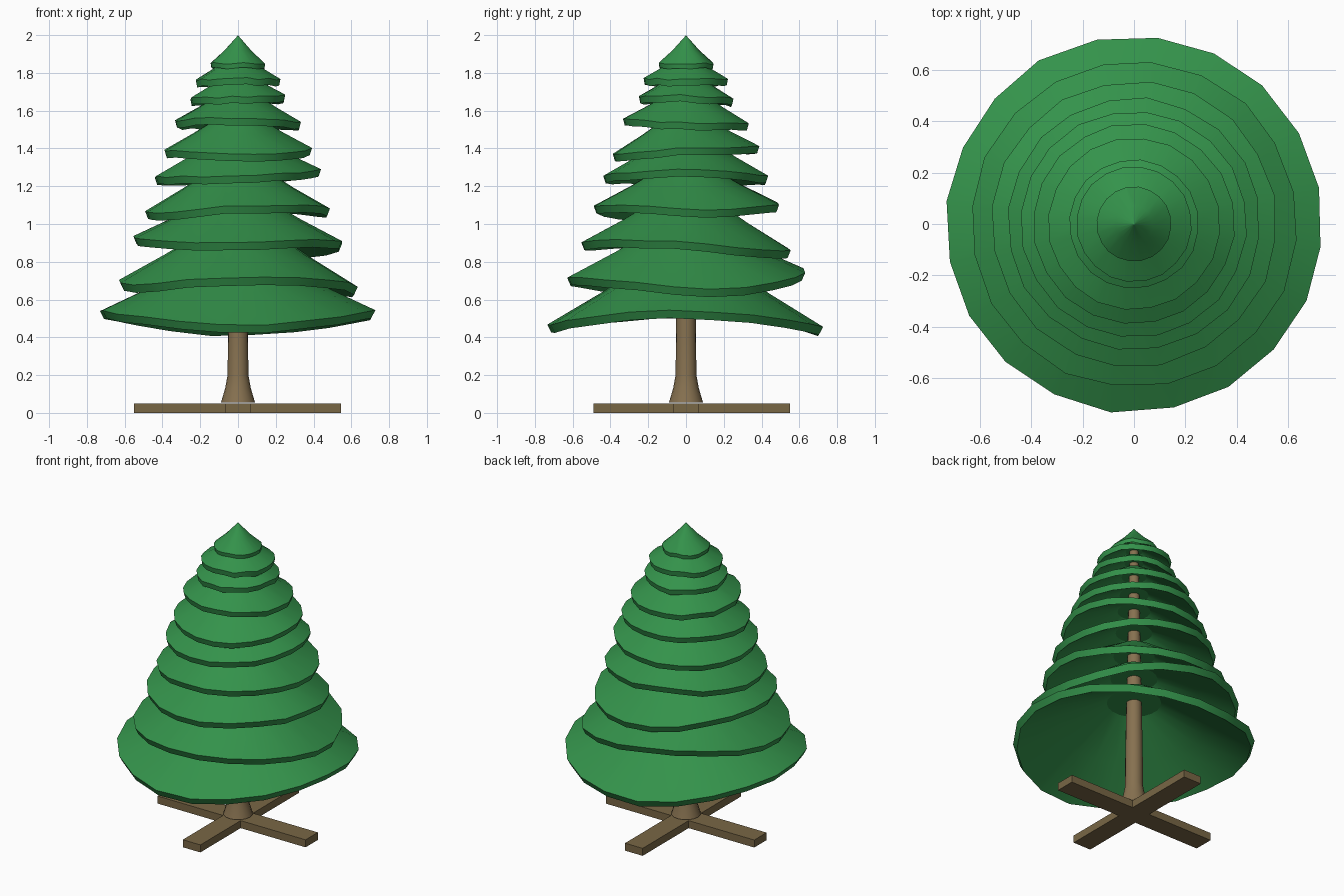
import bpy, bmesh, random
from math import sin, cos, pi, radians

if "Cube" in bpy.data.objects:
    bpy.data.objects.remove(bpy.data.objects["Cube"])

random.seed(4)
N = 20


def material(name, rgb):
    m = bpy.data.materials.new(name)
    m.diffuse_color = (*rgb, 1)
    m.use_nodes = True
    m.node_tree.nodes["Principled BSDF"].inputs["Base Color"].default_value = m.diffuse_color
    return m


GREEN = material("needle_green", (0.034, 0.29, 0.07))
BARK = material("bark_brown", (0.24, 0.165, 0.08))
WOOD = material("stand_wood", (0.19, 0.135, 0.06))


def finish(bm, name, mat, smooth=True):
    bmesh.ops.recalc_face_normals(bm, faces=bm.faces)
    me = bpy.data.meshes.new(name)
    bm.to_mesh(me)
    bm.free()
    ob = bpy.data.objects.new(name, me)
    bpy.context.collection.objects.link(ob)
    me.materials.append(mat)
    if smooth:
        bpy.ops.object.select_all(action='DESELECT')
        ob.select_set(True)
        bpy.context.view_layer.objects.active = ob
        bpy.ops.object.shade_smooth_by_angle(angle=radians(25))
    return ob


def skin(rings, top, bottom):
    """Closed shell through rings of points, with a centre point at each end."""
    bm = bmesh.new()
    loops = [[bm.verts.new(p) for p in ring] for ring in rings]
    n = len(loops[0])
    for a, b in zip(loops, loops[1:]):
        for i in range(n):
            j = (i + 1) % n
            bm.faces.new((a[i], a[j], b[j], b[i]))
    for loop, z in ((loops[0], top), (loops[-1], bottom)):
        c = bm.verts.new((0, 0, z))
        for i in range(n):
            bm.faces.new((loop[i], loop[(i + 1) % n], c))
    return bm


def tier(name, R, left, right, front, back, twist=0, peak=None):
    """Hollow bough layer whose rim waves through four given heights."""
    mean = (left + right + front + back) / 4
    two = (left + right - front - back) / 4
    phase = radians(11.5)
    angles = [phase + 2 * pi * i / N + random.uniform(-.015, .015) for i in range(N)]
    wave = [(right - left) / 2 * cos(a) + (back - front) / 2 * sin(a) + two * cos(2 * a)
            + twist * sin(2 * a) + random.uniform(-.006, .006) for a in angles]
    jit = [random.uniform(.993, 1.007) for _ in angles]

    def ring(f, z, w):
        return [(R * f * j * cos(a), R * f * j * sin(a), z + w * h)
                for a, h, j in zip(angles, wave, jit)]

    H = .02 + .41 * R
    disc = mean + H - .04
    if peak:
        disc = mean + .05
        outer = [ring(.03, peak - .006, 0), ring(.5, mean + .45 * (peak - mean), .4)]
        top = peak
    else:
        outer = [ring(.225, mean + H, 0), ring(.6, mean + .49 * H, .5)]
        top = mean + H
    lip = min(.042, .03 + .02 * R)
    if peak:
        lip = .025
    shell = outer + [ring(1, mean, 1), ring(.97, mean - lip, 1),
                     ring(.6, mean - lip + .5 * (disc - mean + lip), .5),
                     ring(.225, disc, 0)]
    finish(skin(shell, top, disc), name, GREEN)


# Bough tiers: radius, rim height at left, right, front, back, diagonal twist
TIERS = [
    (.735, .545, .54, .465, .45),
    (.637, .70, .665, .72, .75, -.025),
    (.557, .93, .90, .90, .865, -.015),
    (.493, 1.065, 1.08, 1.095, 1.11, -.012),
    (.441, 1.25, 1.285, 1.255, 1.25),
    (.392, 1.395, 1.40, 1.37, 1.41),
    (.335, 1.545, 1.535, 1.56, 1.535),
    (.252, 1.665, 1.68, 1.675, 1.66),
    (.225, 1.76, 1.765, 1.77, 1.77),
]
for i, t in enumerate(TIERS):
    tier(f"bough_tier_{i + 1}", *t)
tier("tree_tip", .146, 1.848, 1.848, 1.852, 1.848, peak=2.0)

# Trunk with flared foot
profile = [(.026, 1.9), (.05, .6), (.053, .42), (.055, .2), (.068, .13), (.09, .055)]
rings = [[(r * cos(2 * pi * i / 16), r * sin(2 * pi * i / 16), z) for i in range(16)]
         for r, z in profile]
finish(skin(rings, 1.9, .055), "trunk", BARK)

# Cross-shaped stand
x0, x1, y0, y1, w = -.55, .545, -.49, .55, .065
outline = [(x0, -w), (-w, -w), (-w, y0), (w, y0), (w, -w), (x1, -w),
           (x1, w), (w, w), (w, y1), (-w, y1), (-w, w), (x0, w)]
bm = bmesh.new()
face = bm.faces.new([bm.verts.new((x, y, 0)) for x, y in outline])
ext = bmesh.ops.extrude_face_region(bm, geom=[face])
bmesh.ops.translate(bm, vec=(0, 0, .05),
                    verts=[v for v in ext["geom"] if isinstance(v, bmesh.types.BMVert)])
finish(bm, "cross_stand", WOOD, smooth=False)
